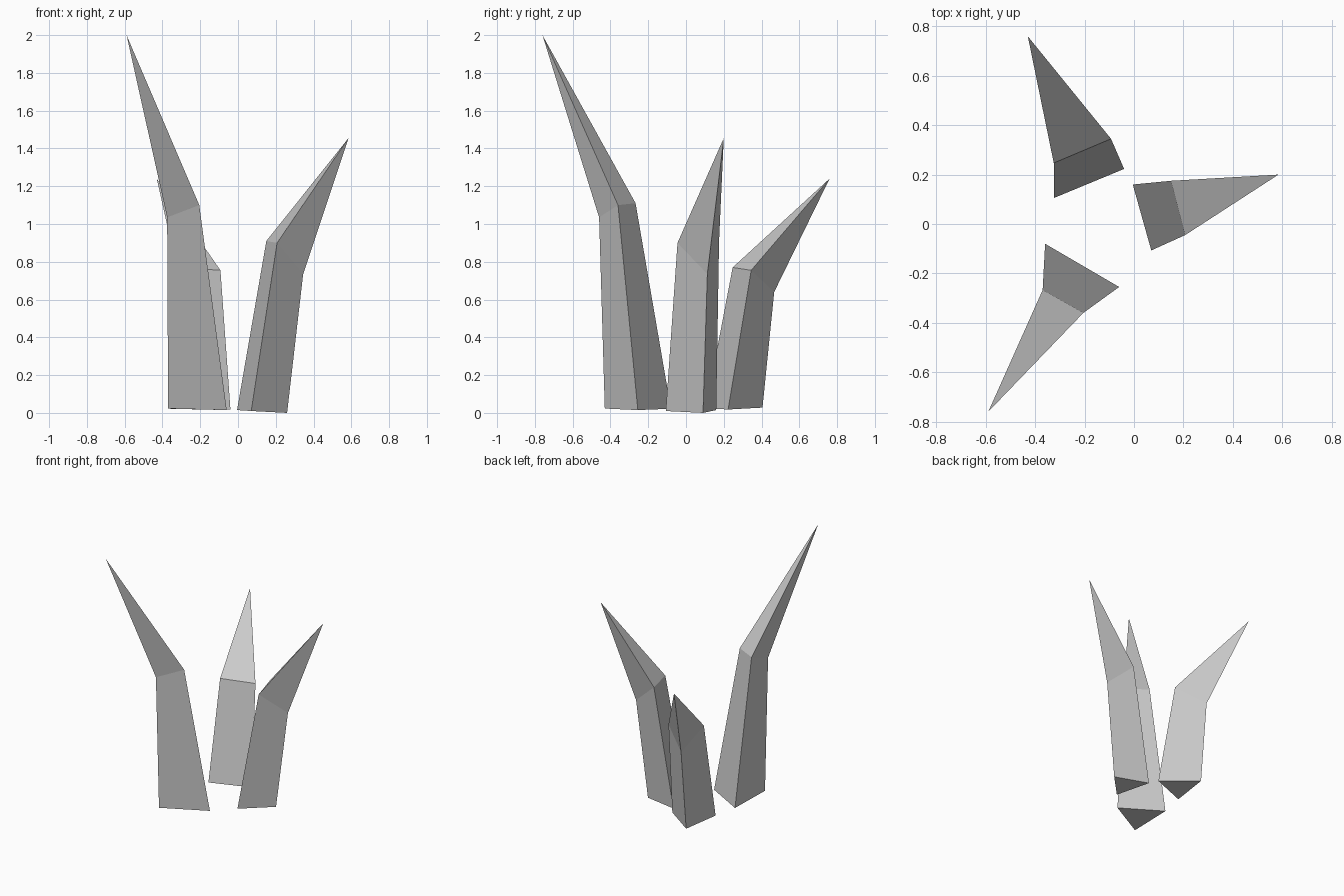
import bpy, bmesh

if "Cube" in bpy.data.objects:
    bpy.data.objects.remove(bpy.data.objects["Cube"])


def spike(name, base, bend, tip):
    """Three-sided bent spike: base ring, bend ring, pointed tip."""
    bm = bmesh.new()
    lo = [bm.verts.new(p) for p in base]
    mid = [bm.verts.new(p) for p in bend]
    top = bm.verts.new(tip)
    bm.faces.new(lo[::-1])
    for i in range(3):
        j = (i + 1) % 3
        bm.faces.new((lo[i], lo[j], mid[j], mid[i]))
        bm.faces.new((mid[i], mid[j], top))
    bmesh.ops.recalc_face_normals(bm, faces=bm.faces)
    mesh = bpy.data.meshes.new(name)
    bm.to_mesh(mesh)
    bm.free()
    bpy.context.collection.objects.link(bpy.data.objects.new(name, mesh))


# Tall spike leaning front left
spike("tall_spike",
      [(-.37, -.43, .023), (-.06, -.255, .015), (-.36, -.08, .022)],
      [(-.375, -.46, 1.035), (-.205, -.36, 1.1), (-.37, -.267, 1.11)],
      (-.59, -.76, 2))

# Medium spike leaning right
spike("medium_spike",
      [(-.005, .16, .015), (.07, -.107, .01), (.26, .09, 0)],
      [(.15, .175, .91), (.207, -.045, .9), (.345, .113, .735)],
      (.585, .2, 1.455))

# Short spike leaning back left
spike("short_spike",
      [(-.325, .105, .025), (-.04, .223, .018), (-.285, .405, .028)],
      [(-.325, .247, .77), (-.093, .345, .755), (-.285, .467, .64)],
      (-.43, .76, 1.24))
